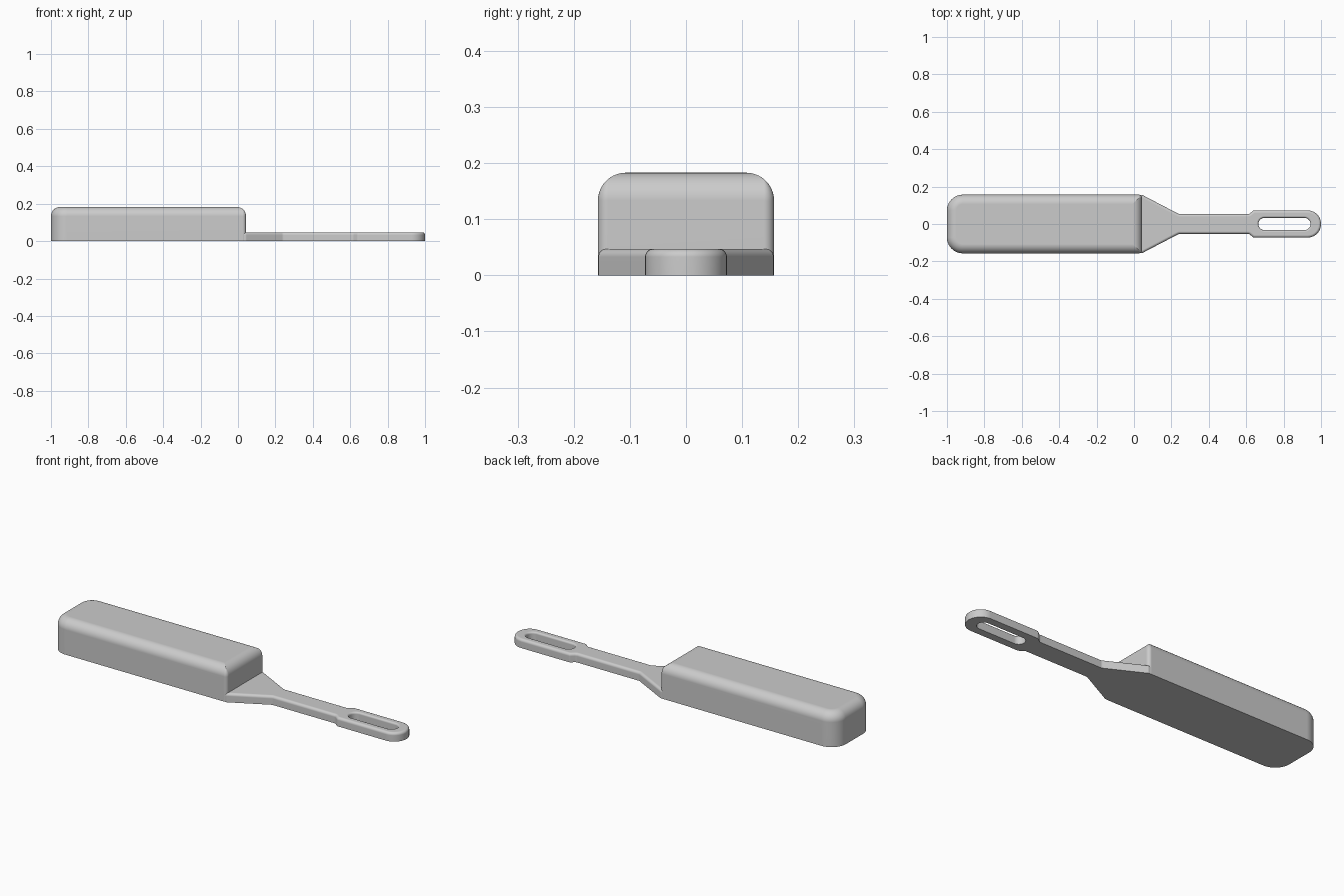
import bpy, bmesh, math
from mathutils import Vector

cube = bpy.data.objects.get("Cube")
if cube:
    bpy.data.objects.remove(cube, do_unlink=True)

grey = bpy.data.materials.new("plain grey")
grey.use_nodes = True
colour = (0.6, 0.6, 0.6, 1)
grey.diffuse_color = colour
grey.node_tree.nodes["Principled BSDF"].inputs["Base Color"].default_value = colour


def outline(corners, inset, steps=10):
    """Counter-clockwise polygon of (x, y, radius) corners, inset and filleted."""
    pts = [Vector(c[:2]) for c in corners]
    ring = []
    for i, p in enumerate(pts):
        d1 = (p - pts[i - 1]).normalized()
        d2 = (pts[(i + 1) % len(pts)] - p).normalized()
        n1, n2 = Vector((-d1.y, d1.x)), Vector((-d2.y, d2.x))
        turn = math.atan2(d1.x * d2.y - d1.y * d2.x, d1.dot(d2))
        side = 1 if turn > 0 else -1
        radius = max(corners[i][2] - side * inset, 0.001)
        centre = p + (n1 + n2) / (1 + n1.dot(n2)) * (inset + side * radius)
        start = math.atan2(n1.y, n1.x)
        for k in range(steps + 1):
            a = start + turn * k / steps
            ring.append(centre - side * radius * Vector((math.cos(a), math.sin(a))))
    return ring


def loft(name, corners, levels):
    """Stack outlines at (inset, z) levels and cap both ends."""
    bm = bmesh.new()
    rings = [[bm.verts.new((p.x, p.y, z)) for p in outline(corners, inset)]
             for inset, z in levels]
    for low, high in zip(rings, rings[1:]):
        for i in range(len(low)):
            j = (i + 1) % len(low)
            bm.faces.new((low[i], low[j], high[j], high[i]))
    bm.faces.new(rings[0][::-1])
    bm.faces.new(rings[-1])
    mesh = bpy.data.meshes.new(name)
    bm.to_mesh(mesh)
    bm.free()
    obj = bpy.data.objects.new(name, mesh)
    bpy.context.collection.objects.link(obj)
    mesh.materials.append(grey)
    return obj


def rounded_top(height, r, steps):
    """Levels for a straight wall ending in a quarter-round top edge."""
    arc = [math.pi / 2 * k / steps for k in range(steps + 1)]
    return [(0, 0)] + [(r * (1 - math.cos(a)), height - r + r * math.sin(a)) for a in arc]


def finish(obj):
    bpy.ops.object.select_all(action='DESELECT')
    obj.select_set(True)
    bpy.context.view_layer.objects.active = obj
    bpy.ops.object.shade_smooth_by_angle(angle=math.radians(35))
    obj.modifiers.new("Flat caps", 'WEIGHTED_NORMAL').keep_sharp = True


def mirrored(half):
    """Complete a lower half outline with its mirror across y = 0."""
    return half + [(x, -y, r) for x, y, r in reversed(half)]


# Rounded block
body = loft("body", mirrored([(-1, -0.157, 0.085), (0.043, -0.157, 0.018)]),
            rounded_top(0.183, 0.05, 10))

# Flat handle: flared neck, narrow shank and round-ended eye
handle = loft("handle", mirrored([
    (0.0, -0.156, 0.002), (0.043, -0.156, 0.01), (0.24, -0.053, 0.02),
    (0.615, -0.053, 0.015), (0.64, -0.073, 0.015), (1, -0.073, 0.0725)]),
    rounded_top(0.047, 0.014, 5))

# Slot through the eye, flared at the top edge
flare = 0.01
levels = [(0, -0.05), (0, 0.037)]
for k in range(1, 6):
    a = math.pi / 2 * k / 5
    levels.append((-flare * (1 - math.cos(a)), 0.037 + flare * math.sin(a)))
levels.append((-flare, 0.1))
slot = loft("slot_cutter", mirrored([(0.665, -0.033, 0.0325), (0.943, -0.033, 0.0325)]), levels)
slot.hide_render = True
slot.hide_viewport = True

cut = handle.modifiers.new("Slot", 'BOOLEAN')
cut.operation = 'DIFFERENCE'
cut.solver = 'EXACT'
cut.object = slot

# Apply the cut so that the slot edges are shaded with the handle
bpy.context.view_layer.update()
evaluated = handle.evaluated_get(bpy.context.evaluated_depsgraph_get())
result = bpy.data.meshes.new_from_object(evaluated)
handle.modifiers.clear()
handle.data = result
bpy.data.objects.remove(slot, do_unlink=True)

for part in (body, handle):
    finish(part)
